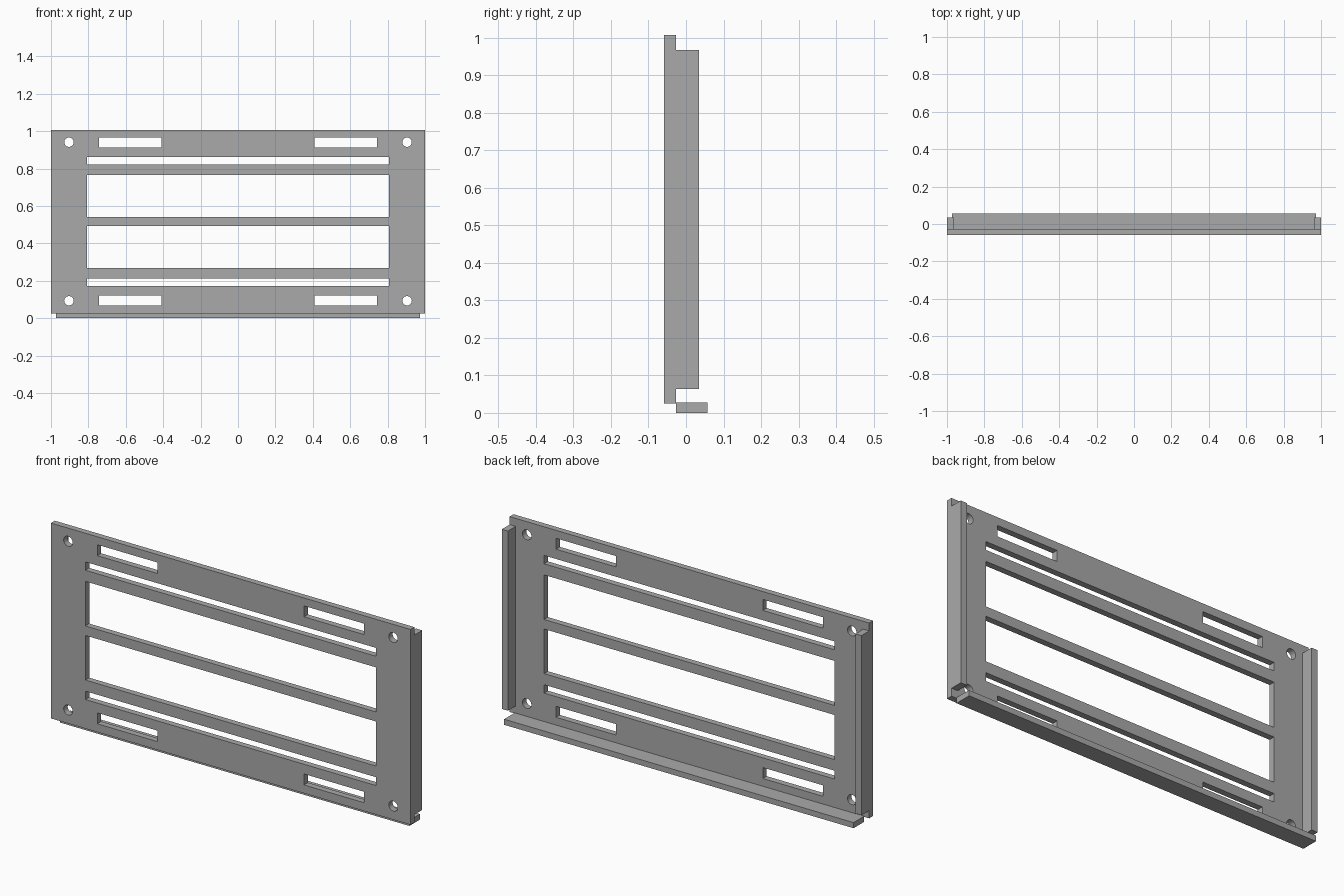
import bpy, bmesh, math
from mathutils import Matrix

if "Cube" in bpy.data.objects:
    bpy.data.objects.remove(bpy.data.objects["Cube"], do_unlink=True)

grey = bpy.data.materials.new("plain_grey")
grey.use_nodes = True
grey.diffuse_color = (0.4, 0.4, 0.4, 1)
grey.node_tree.nodes["Principled BSDF"].inputs["Base Color"].default_value = (0.4, 0.4, 0.4, 1)

FRONT, BACK = -0.058, -0.027    # panel faces in y
MID = 0.517                     # height of the panel's line of symmetry


def add_object(name, mesh):
    mesh.materials.clear()
    mesh.materials.append(grey)
    obj = bpy.data.objects.new(name, mesh)
    bpy.context.scene.collection.objects.link(obj)
    return obj


def box(name, x0, x1, y0, y1, z0, z1):
    bm = bmesh.new()
    bmesh.ops.create_cube(bm, size=1)
    size = Matrix.Diagonal((x1 - x0, y1 - y0, z1 - z0, 1))
    centre = Matrix.Translation(((x0 + x1) / 2, (y0 + y1) / 2, (z0 + z1) / 2))
    bm.transform(centre @ size)
    mesh = bpy.data.meshes.new(name)
    bm.to_mesh(mesh)
    bm.free()
    return add_object(name, mesh)


def rect(x0, x1, z0, z1):
    return [(x0, z0), (x1, z0), (x1, z1), (x0, z1)]


def circle(x, z, r, n=32):
    return [(x + r * math.cos(math.tau * i / n), z + r * math.sin(math.tau * i / n))
            for i in range(n)]


# Outline and openings of the panel, mirrored about its middle
loops = [rect(-1, 1, 0.025, 1.007)]
for v in (-1, 1):
    for low, high in ((0.024, 0.248), (0.304, 0.346)):      # wide windows, thin gaps
        loops.append(rect(-0.808, 0.808, *sorted((MID + v * low, MID + v * high))))
    for h in (-1, 1):
        x0, x1 = sorted((h * 0.408, h * 0.742))
        loops.append(rect(x0, x1, *sorted((MID + v * 0.395, MID + v * 0.450))))
        loops.append(circle(h * 0.904, MID + v * 0.424, 0.025))

# Panel: filled curve extruded to thickness, then stood upright
curve = bpy.data.curves.new("panel_profile", "CURVE")
curve.dimensions = "2D"
curve.fill_mode = "BOTH"
curve.extrude = (BACK - FRONT) / 2
for loop in loops:
    spline = curve.splines.new("POLY")
    spline.points.add(len(loop) - 1)
    for point, (x, z) in zip(spline.points, loop):
        point.co = (x, z, 0, 1)
    spline.use_cyclic_u = True
profile = bpy.data.objects.new("panel_profile", curve)
bpy.context.scene.collection.objects.link(profile)
bpy.context.view_layer.update()
evaluated = profile.evaluated_get(bpy.context.evaluated_depsgraph_get())
panel_mesh = bpy.data.meshes.new_from_object(evaluated)
bpy.data.objects.remove(profile, do_unlink=True)

bm = bmesh.new()
bm.from_mesh(panel_mesh)
bmesh.ops.remove_doubles(bm, verts=bm.verts, dist=0.0001)
bm.transform(Matrix.Translation((0, (FRONT + BACK) / 2, 0)) @ Matrix.Rotation(math.pi / 2, 4, "X"))
bmesh.ops.recalc_face_normals(bm, faces=bm.faces)
for face in bm.faces:
    face.smooth = False
bm.to_mesh(panel_mesh)
bm.free()
add_object("front_panel", panel_mesh)

# Upright rails behind the two ends
box("left_rail", 0.966, 1, BACK, 0.035, 0.064, 0.967)
box("right_rail", -1, -0.966, BACK, 0.035, 0.064, 0.967)

# Ledge along the bottom of the back
box("bottom_ledge", -0.972, 0.972, BACK, 0.057, 0, 0.028)
